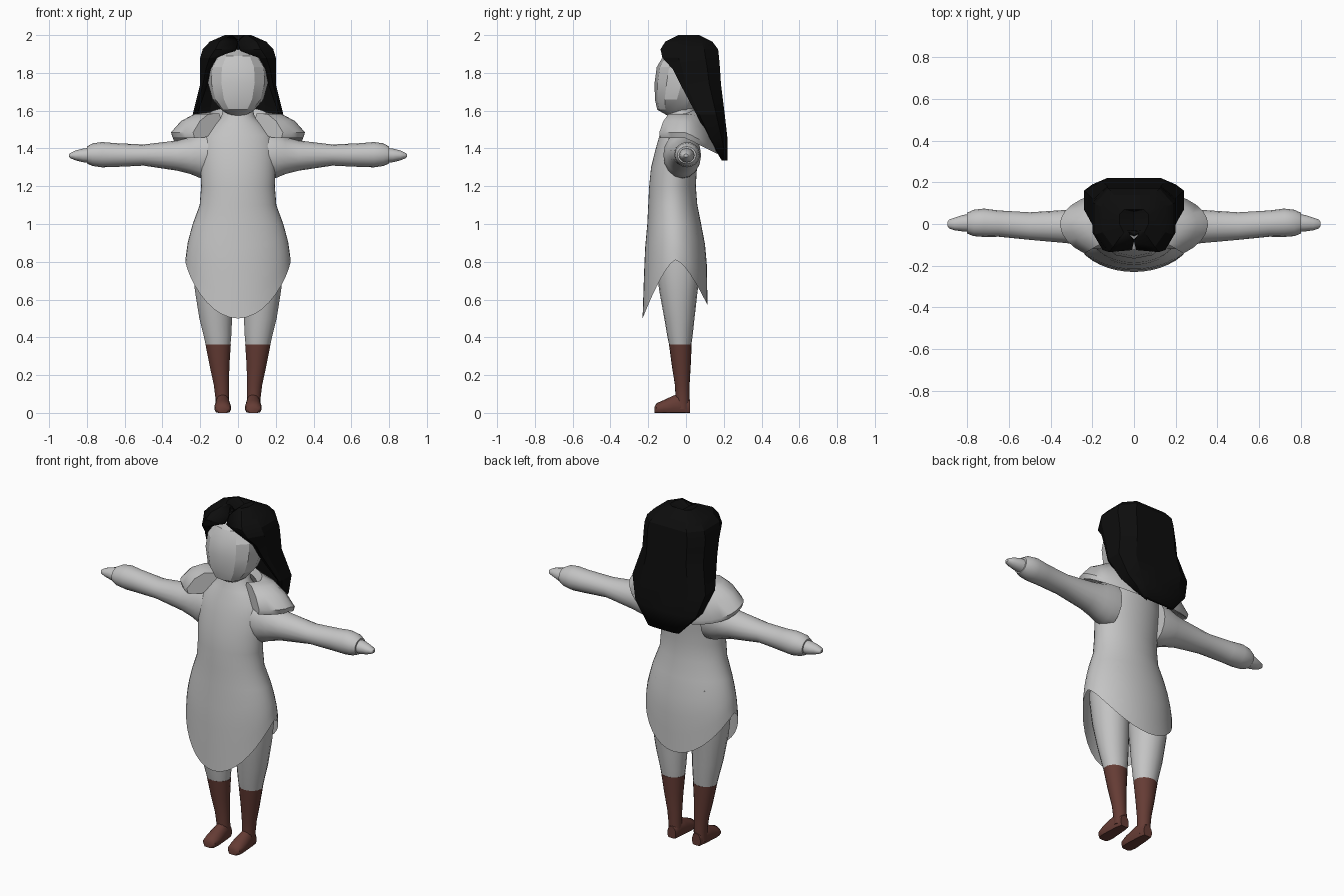
import bpy, bmesh, math

if "Cube" in bpy.data.objects:
    bpy.data.objects.remove(bpy.data.objects["Cube"])

def material(name, r, g, b):
    m = bpy.data.materials.new(name)
    m.diffuse_color = (r, g, b, 1)
    m.use_nodes = True
    m.node_tree.nodes["Principled BSDF"].inputs["Base Color"].default_value = m.diffuse_color
    return m

GREY = material("cloth_grey", 0.55, 0.55, 0.55)
BOOT = material("boot_brown", 0.13, 0.045, 0.035)
HAIR = material("hair_black", 0.004, 0.004, 0.004)

def loft(name, rings, mat, closed=True, caps=(True, True), angle=40, thick=0):
    """Skin a list of equal-length point rings."""
    bm = bmesh.new()
    rows = [[bm.verts.new(p) for p in ring] for ring in rings]
    n = len(rows[0])
    for a, b in zip(rows, rows[1:]):
        for i in range(n if closed else n - 1):
            j = (i + 1) % n
            bm.faces.new((a[i], a[j], b[j], b[i]))
    if caps[0]:
        bm.faces.new(rows[0])
    if caps[1]:
        bm.faces.new(rows[-1])
    bmesh.ops.remove_doubles(bm, verts=bm.verts, dist=0.0005)
    bmesh.ops.recalc_face_normals(bm, faces=bm.faces)
    me = bpy.data.meshes.new(name)
    bm.to_mesh(me)
    bm.free()
    me.materials.append(mat)
    ob = bpy.data.objects.new(name, me)
    bpy.context.collection.objects.link(ob)
    bpy.ops.object.select_all(action='DESELECT')
    ob.select_set(True)
    bpy.context.view_layer.objects.active = ob
    bpy.ops.object.shade_smooth_by_angle(angle=math.radians(angle))
    if thick:
        mod = ob.modifiers.new("thickness", 'SOLIDIFY')
        mod.thickness = thick
        mod.offset = -1
    return ob

def circle(n):
    return [(math.sin(2 * math.pi * i / n), -math.cos(2 * math.pi * i / n)) for i in range(n)]

def z_ring(z, xc, yc, rx, ry, n=18):
    return [(xc + rx * s, yc + ry * c, z) for s, c in circle(n)]

def x_ring(x, yc, zc, ry, rz, n=16):
    return [(x, yc + ry * s, zc + rz * c) for s, c in circle(n)]

# Tunic: height, half width, front y, back y
TUNIC = [(0.5, .28, -.23, .115), (0.8, .28, -.22, .11), (0.9, .267, -.215, .10),
         (1.0, .24, -.205, .08), (1.1, .203, -.2, .06), (1.2, .195, -.195, .052),
         (1.3, .2, -.185, .058), (1.4, .2, -.16, .065), (1.47, .185, -.14, .068),
         (1.53, .13, -.115, .06), (1.57, .088, -.1, .05), (1.62, .075, -.085, .05)]

def tunic_point(z, s, c):
    for a, b in zip(TUNIC, TUNIC[1:]):
        if z <= b[0]:
            break
    t = (z - a[0]) / (b[0] - a[0])
    rx, yf, yb = (a[i] + (b[i] - a[i]) * t for i in (1, 2, 3))
    return (rx * s, (yf + yb) / 2 + (yb - yf) / 2 * c, z)

def hem(c):
    drop = 0.31 if c < 0 else 0.24
    return 0.81 - drop * abs(c) ** 1.5

dirs = circle(40)
rings = [[tunic_point(row[0], s, c) for s, c in dirs] for row in reversed(TUNIC[3:])]
for t in (0.25, 0.5, 0.75, 1):
    rings.append([tunic_point(1.0 + (hem(c) - 1.0) * t, s, c) for s, c in dirs])
loft("tunic", rings, GREY, caps=(True, False))

# Head: height, half width, front y, back y; a front vertex gives the face ridge
HEAD = [(1.575, .05, -.10, .03), (1.605, .088, -.152, .04), (1.66, .135, -.165, .07),
        (1.75, .16, -.166, .12), (1.83, .153, -.155, .14), (1.89, .112, -.12, .12),
        (1.925, .04, -.05, .06)]
loft("head", [[(rx * math.copysign(abs(s) ** .85, s),
                (yf + yb) / 2 + (yb - yf) / 2 * math.copysign(abs(c) ** .85, c), z)
               for s, c in circle(12)] for z, rx, yf, yb in HEAD], GREY, angle=25)

# Hair: z, front edge x y, fringe x y, side start y, half width, back y
HAIR_ROWS = [(1.335, .07, .19, .085, .195, .2, .10, .22),
             (1.45, .18, .12, .19, .12, .13, .2, .22),
             (1.58, .215, .06, .23, .055, .07, .24, .205),
             (1.74, .16, -.03, .185, -.03, 0, .2, .185),
             (1.82, .145, -.07, .17, -.07, -.02, .2, .18),
             (1.88, .11, -.125, .15, -.125, -.04, .2, .175),
             (1.925, .01, -.125, .12, -.135, -.05, .187, .17),
             (1.965, 0, -.085, .1, -.11, -.04, .15, .14),
             (2.0, .03, -.03, .05, -.04, 0, .07, .07),
             (1.975, 0, -.04, 0, -.03, 0, 0, .06)]
rings = []
for z, xf, yf, x1, y1, ys, w, b in HAIR_ROWS:
    half = [(xf, yf, z), (x1, y1, z), (w, ys, z), (w, (ys + 2 * b) / 3, z), (.65 * w, b, z)]
    rings.append(half + [(0, b, z)] + [(-x, y, h) for x, y, h in reversed(half)])
loft("hair", rings, HAIR, closed=False, caps=(False, False), angle=25, thick=0.02)

# Collar: a padded section swept round the neck, open at the front
SECTION = [(.33, 1.53), (.42, 1.585), (.65, 1.583), (.85, 1.545), (1.0, 1.485), (.97, 1.455), (.7, 1.46)]
rings = []
for i in range(25):
    a = math.radians(42 + 276 * i / 24)
    s, c = math.sin(a), -math.cos(a)
    back = max(0, c)
    ry = 0.17 if c > 0 else 0.19
    rings.append([(.355 * k * s, ry * k * c, z - .09 * back * k + .12 * back * (1 - k))
                  for k, z in SECTION])
loft("collar", rings, GREY, angle=45)

# Limb sections
ARM = [(.15, -.02, 1.365, .1, .125), (.2, -.02, 1.365, .1, .122), (.25, -.016, 1.362, .09, .098),
       (.32, -.012, 1.362, .08, .08), (.5, -.01, 1.365, .066, .056), (.65, .002, 1.365, .063, .063),
       (.72, .006, 1.367, .068, .067), (.77, .005, 1.367, .063, .06), (.8, .004, 1.365, .05, .045)]
HAND = [(.78, .004, 1.364, .042, .04), (.82, .004, 1.363, .04, .036), (.86, 0, 1.363, .03, .026),
        (.885, 0, 1.362, .022, .015), (.894, 0, 1.362, .012, .008)]
LEG = [(.95, .12, -.05, .11, .115), (.8, .13, -.04, .113, .122), (.65, .13, -.04, .1, .102),
       (.5, .118, -.035, .088, .08), (.4, .108, -.032, .073, .066), (.35, .105, -.03, .065, .057)]
SHAFT = [(.362, .105, -.03, .068, .06), (.25, .098, -.025, .053, .05), (.15, .088, -.02, .041, .039),
         (.08, .083, -.018, .037, .037), (.02, .083, -.018, .036, .036)]
FOOT = [(.02, .028, .07), (-.02, .037, .11), (-.07, .041, .09), (-.12, .045, .067),
        (-.155, .04, .052), (-.167, .026, .032)]

for side, s in (("left", 1), ("right", -1)):
    loft(side + "_sleeve", [x_ring(s * r[0], *r[1:]) for r in ARM], GREY)
    loft(side + "_hand", [x_ring(s * r[0], *r[1:], n=12) for r in HAND], GREY)
    loft(side + "_leg", [z_ring(r[0], s * r[1], *r[2:]) for r in LEG], GREY)
    loft(side + "_boot_shaft", [z_ring(r[0], s * r[1], *r[2:]) for r in SHAFT], BOOT)
    loft(side + "_boot_foot", [[(s * .081 + w * u, y, max(0, h * (.4 + .6 * v)))
                                for u, v in circle(14)] for y, w, h in FOOT], BOOT)
